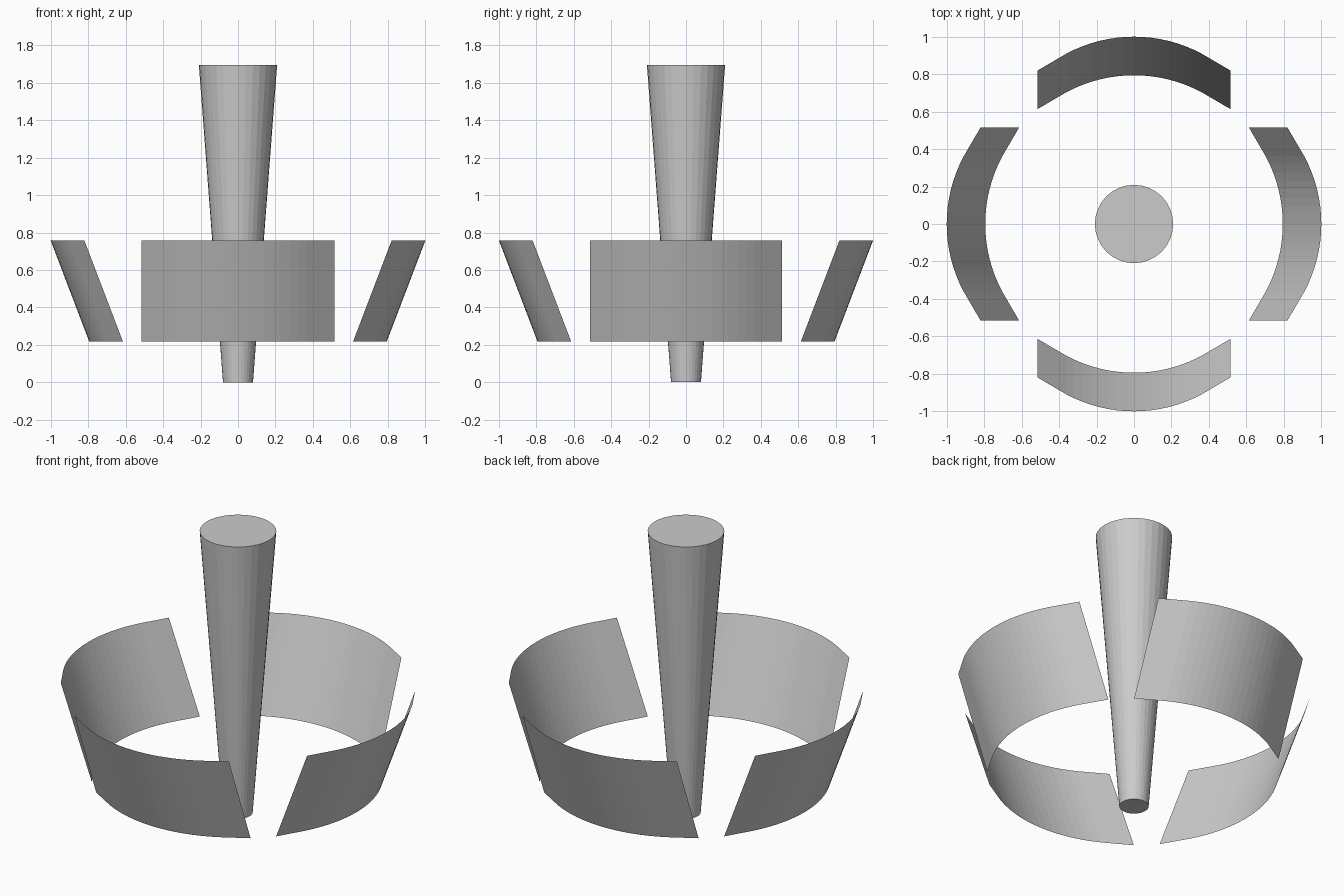
import bpy, bmesh
from math import sin, cos, asin, pi
from mathutils import Matrix

if "Cube" in bpy.data.objects:
    bpy.data.objects.remove(bpy.data.objects["Cube"])


def finish(bm, name):
    mesh = bpy.data.meshes.new(name)
    bm.to_mesh(mesh)
    bm.free()
    obj = bpy.data.objects.new(name, mesh)
    bpy.context.collection.objects.link(obj)
    return obj


# Central tapered column, wider at the top
H = 1.695
bm = bmesh.new()
bmesh.ops.create_cone(bm, cap_ends=True, segments=32, radius1=0.08,
                      radius2=0.209, depth=H,
                      matrix=Matrix.Translation((0, 0, H / 2)))
finish(bm, "central_column")

# Panel outline from above: a shallow arc with straight ends
HALF, ARC_X, ARC_Y = 0.514, 0.36, 0.91
sag = 1 - ARC_Y
R = (ARC_X ** 2 + sag ** 2) / (2 * sag)
A = asin(ARC_X / R)
N = 16
outline = [(-HALF, 0.82)]
for i in range(N + 1):
    a = -A + 2 * A * i / N
    outline.append((R * sin(a), 1 - R + R * cos(a)))
outline.append((HALF, 0.82))


# Thin curved panel, leaning outward: the bottom edge is the outline shifted in
def panel(name, angle):
    bm = bmesh.new()
    top = [bm.verts.new((x, -y, 0.757)) for x, y in outline]
    low = [bm.verts.new((x, -y + 0.206, 0.217)) for x, y in outline]
    for i in range(len(outline) - 1):
        bm.faces.new((low[i], low[i + 1], top[i + 1], top[i]))
    bm.transform(Matrix.Rotation(angle, 4, 'Z'))
    finish(bm, name)


# Four panels around the column
for k, side in enumerate(("front", "right", "back", "left")):
    panel(side + "_panel", k * pi / 2)
